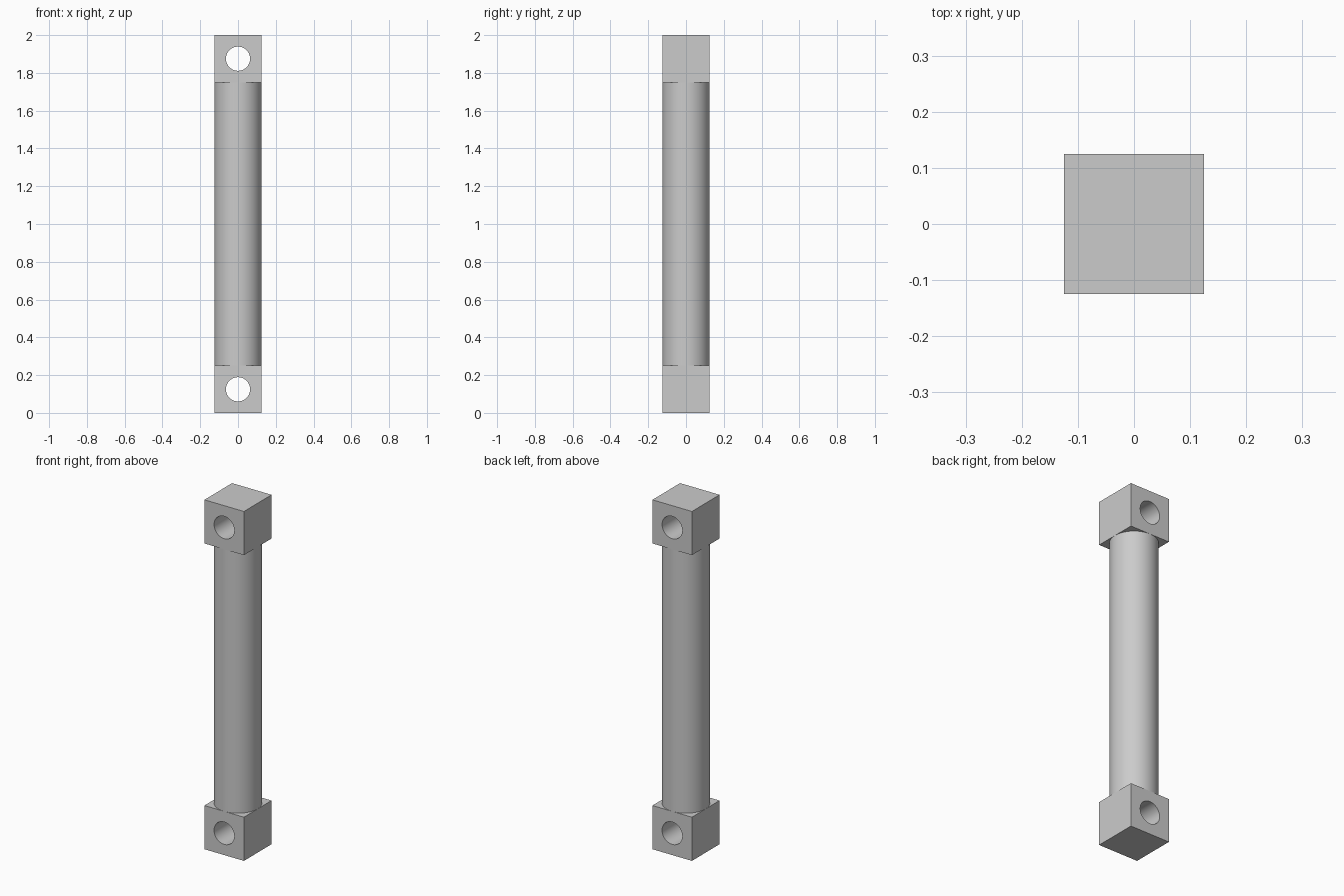
import bpy
import math

cube = bpy.data.objects.get("Cube")
if cube:
    bpy.data.objects.remove(cube, do_unlink=True)

HEIGHT = 2.0
SIDE = 0.25          # width of the square end blocks
HOLE_RADIUS = 0.064

grey = bpy.data.materials.new("plain grey")
grey.use_nodes = True
colour = (0.6, 0.6, 0.6, 1)
grey.diffuse_color = colour
grey.node_tree.nodes["Principled BSDF"].inputs["Base Color"].default_value = colour


def cylinder(name, radius, depth, z, tilt=0.0):
    bpy.ops.mesh.primitive_cylinder_add(
        vertices=64, radius=radius, depth=depth,
        location=(0, 0, z), rotation=(tilt, 0, 0))
    obj = bpy.context.object
    obj.name = name
    obj.data.materials.append(grey)
    bpy.ops.object.shade_smooth_by_angle(angle=math.radians(30))
    return obj


def end_block(name, z):
    # Square block with a pin hole bored from front to back
    cutter = cylinder(name + "_hole_cutter", HOLE_RADIUS, SIDE * 2, z, math.pi / 2)
    bpy.ops.mesh.primitive_cube_add(size=SIDE, location=(0, 0, z))
    block = bpy.context.object
    block.name = name
    block.data.materials.append(grey)
    bore = block.modifiers.new("pin_hole", 'BOOLEAN')
    bore.operation = 'DIFFERENCE'
    bore.solver = 'EXACT'
    bore.object = cutter
    bpy.ops.object.modifier_apply(modifier=bore.name)
    bpy.data.objects.remove(cutter, do_unlink=True)
    bpy.ops.object.shade_smooth_by_angle(angle=math.radians(30))


# Round shaft between the two blocks
cylinder("shaft", SIDE / 2, HEIGHT - 2 * SIDE, HEIGHT / 2)

# Bored blocks at both ends
end_block("lower_block", SIDE / 2)
end_block("upper_block", HEIGHT - SIDE / 2)
